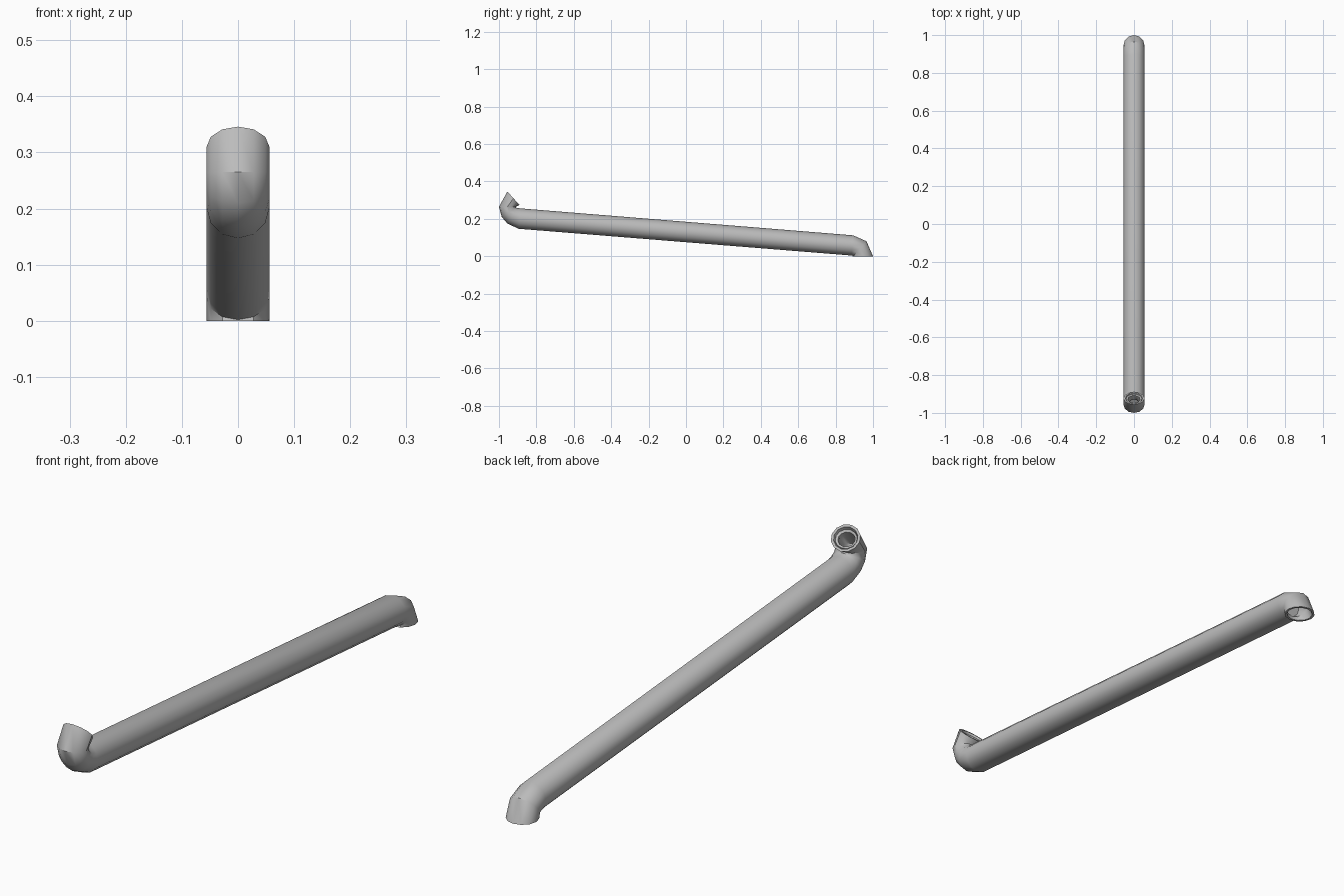
import bpy
import bmesh
import math
from mathutils import Vector

if "Cube" in bpy.data.objects:
    bpy.data.objects.remove(bpy.data.objects["Cube"])

SIDES = 12
RADIUS = 0.056

# Pipe stations along the length: outer-bend (y, z) and inner-bend (y, z)
STATIONS = [
    ((-0.955, 0.346), (-0.89, 0.274)),
    ((-1.0, 0.265), (-0.91, 0.264)),
    ((-0.985, 0.21), (-0.908, 0.26)),
    ((-0.955, 0.175), (-0.90, 0.258)),
    ((-0.895, 0.147), (-0.885, 0.256)),
    ((0.885, 0.004), (0.893, 0.112)),
    ((0.895, 0.002), (0.965, 0.08)),
    ((0.89, 0.0), (1.0, 0.0)),
]

steel = bpy.data.materials.new("grey steel")
steel.use_nodes = True
steel.diffuse_color = (0.5, 0.5, 0.5, 1)
steel.node_tree.nodes["Principled BSDF"].inputs["Base Color"].default_value = (0.5, 0.5, 0.5, 1)


def add_ring(bm, position, scale=1.0):
    """Elliptical ring at a (fractional) station, shrunk about its centre."""
    i = min(int(position), len(STATIONS) - 2)
    t = position - i
    a, b = (Vector((0, *STATIONS[i][k])).lerp(Vector((0, *STATIONS[i + 1][k])), t)
            for k in (0, 1))
    centre, half = (a + b) / 2, (a - b) / 2 * scale
    side = Vector((RADIUS * scale, 0, 0))
    angles = [math.tau * s / SIDES for s in range(SIDES)]
    return [bm.verts.new(centre + half * math.cos(g) + side * math.sin(g)) for g in angles]


def build_pipe():
    bm = bmesh.new()
    last = len(STATIONS) - 1
    # Stepped socket in the upturned mouth, read from the bottom of its bore outward
    path = [(2, 0.45), (1, 0.56), (0.15, 0.58), (0.1, 0.74), (0.2, 0.78), (0, 0.82)]
    # Outer skin
    path += [(i, 1.0) for i in range(last + 1)]
    # Thin-walled downturned mouth
    path += [(last, 0.84), (last - 1, 0.8), (last - 2, 0.75)]
    rings = [add_ring(bm, p, s) for p, s in path]
    for r0, r1 in zip(rings, rings[1:]):
        for k in range(SIDES):
            n = (k + 1) % SIDES
            bm.faces.new((r0[k], r0[n], r1[n], r1[k]))
    bm.faces.new(rings[0])
    bm.faces.new(rings[-1])
    bmesh.ops.recalc_face_normals(bm, faces=bm.faces)

    mesh = bpy.data.meshes.new("bent_pipe")
    bm.to_mesh(mesh)
    bm.free()
    mesh.materials.append(steel)
    pipe = bpy.data.objects.new("bent_pipe", mesh)
    bpy.context.collection.objects.link(pipe)
    return pipe


pipe = build_pipe()
bpy.ops.object.select_all(action="DESELECT")
pipe.select_set(True)
bpy.context.view_layer.objects.active = pipe
bpy.ops.object.shade_smooth_by_angle(angle=math.radians(38))
